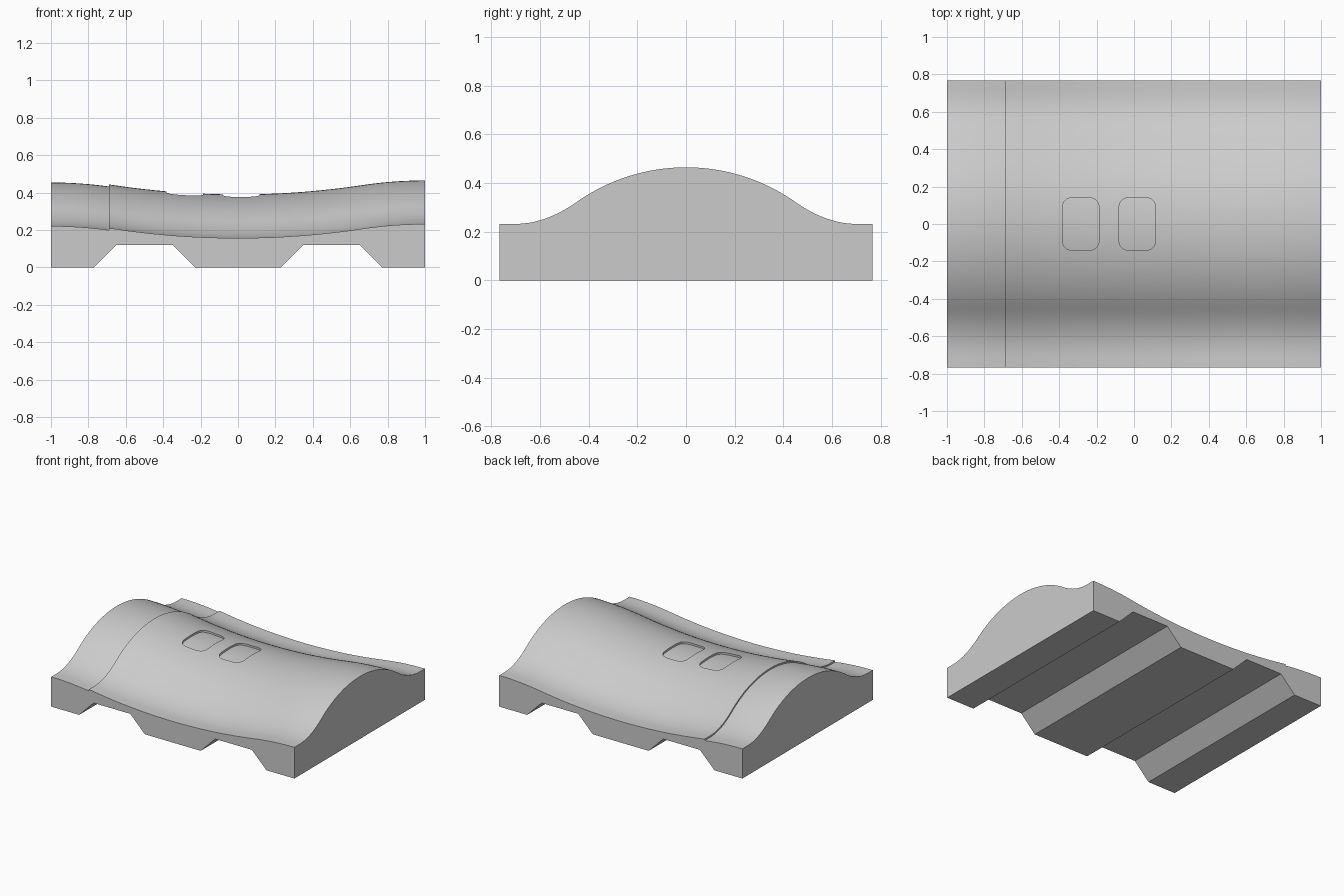
import bpy
import bmesh
from math import sqrt

cube = bpy.data.objects.get("Cube")
if cube:
    bpy.data.objects.remove(cube, do_unlink=True)

HALF_Y = 0.766
STEP_X = -0.69
EDGE_Z = 0.157
CROWN = 0.233


def sag(x):
    """Height of the long edge: a shallow arc that levels out at both ends."""
    a, r, t = 0.666, 4.44, abs(x)
    if t < a:
        z = t * t / (2 * r)
    else:
        z = a / (2 * r) - (a / r) * (1 - t) ** 2 / (2 * (1 - a))
    return EDGE_Z + z - (0.011 if x < STEP_X - 0.0005 else 0)


def crown(y):
    """Height of the hump above the long edge."""
    r, join, end, t = 0.78, 0.45, 0.705, abs(y)
    if t < join:
        return CROWN - r + sqrt(r * r - t * t)
    low = CROWN - r + sqrt(r * r - join * join)
    return low * max(0, (end - t) / (end - join)) ** 2


def underside(x):
    """Two trapezoid channels run across the bottom."""
    t = abs(abs(x) - 0.5)
    return 0.12 * min(1, max(0, (0.27 - t) / 0.12))


def mesh_object(name, bm):
    bmesh.ops.recalc_face_normals(bm, faces=bm.faces[:])
    mesh = bpy.data.meshes.new(name)
    bm.to_mesh(mesh)
    bm.free()
    ob = bpy.data.objects.new(name, mesh)
    bpy.context.collection.objects.link(ob)
    return ob


grey = bpy.data.materials.new("light grey")
grey.use_nodes = True
grey.diffuse_color = (0.6, 0.6, 0.6, 1)
grey.node_tree.nodes["Principled BSDF"].inputs["Base Color"].default_value = (0.6, 0.6, 0.6, 1)

# Body: a cross-section loop at each station, bridged along x
xs = {i / 20 for i in range(-20, 21)} | {STEP_X, STEP_X - 0.001}
xs |= {s * v for s in (-1, 1) for v in (0.23, 0.35, 0.65, 0.77)}
ROWS = 64
ys = [HALF_Y * (2 * i / ROWS - 1) for i in range(ROWS + 1)]
bm = bmesh.new()
loops = []
for x in sorted(xs):
    points = [(x, y, sag(x) + crown(y)) for y in ys]
    points += [(x, s * HALF_Y, underside(x)) for s in (1, -1)]
    loops.append([bm.verts.new(p) for p in points])
for a, b in zip(loops, loops[1:]):
    for i in range(len(a)):
        j = (i + 1) % len(a)
        bm.faces.new((a[i], a[j], b[j], b[i]))
bm.faces.new(loops[0])
bm.faces.new(loops[-1])
body = mesh_object("saddle_block", bm)
body.data.materials.append(grey)


# Rounded pockets, with floors that follow the hump
def pocket_cutter(x0):
    half_w, half_l, r, depth = 0.098, 0.143, 0.055, 0.014
    bm = bmesh.new()
    rings = []
    n = 40
    for i in range(n + 1):
        y = half_l * (2 * i / n - 1)
        over = max(0, abs(y) - (half_l - r))
        w = half_w - r + sqrt(max(0, r * r - over * over))
        cols = [x0 + w * k for k in (-1, -0.5, 0, 0.5, 1)]
        pts = [(x, y, sag(x) + crown(y) - depth) for x in cols]
        pts += [(x, y, 0.6) for x in (cols[-1], cols[0])]
        rings.append([bm.verts.new(p) for p in pts])
    for a, b in zip(rings, rings[1:]):
        for i in range(len(a)):
            j = (i + 1) % len(a)
            bm.faces.new((a[i], a[j], b[j], b[i]))
    bm.faces.new(rings[0])
    bm.faces.new(rings[-1])
    cutter = mesh_object("pocket_cutter", bm)
    cutter.data.materials.append(grey)
    cutter.hide_render = True
    return cutter


bpy.context.view_layer.objects.active = body
for x0 in (-0.285, 0.018):
    cutter = pocket_cutter(x0)
    mod = body.modifiers.new("pocket", 'BOOLEAN')
    mod.operation = 'DIFFERENCE'
    mod.solver = 'EXACT'
    mod.object = cutter
    bpy.ops.object.modifier_apply(modifier=mod.name)
    bpy.data.objects.remove(cutter, do_unlink=True)

for ob in bpy.context.selected_objects:
    ob.select_set(False)
body.select_set(True)
bpy.ops.object.shade_smooth_by_angle(angle=0.5)
